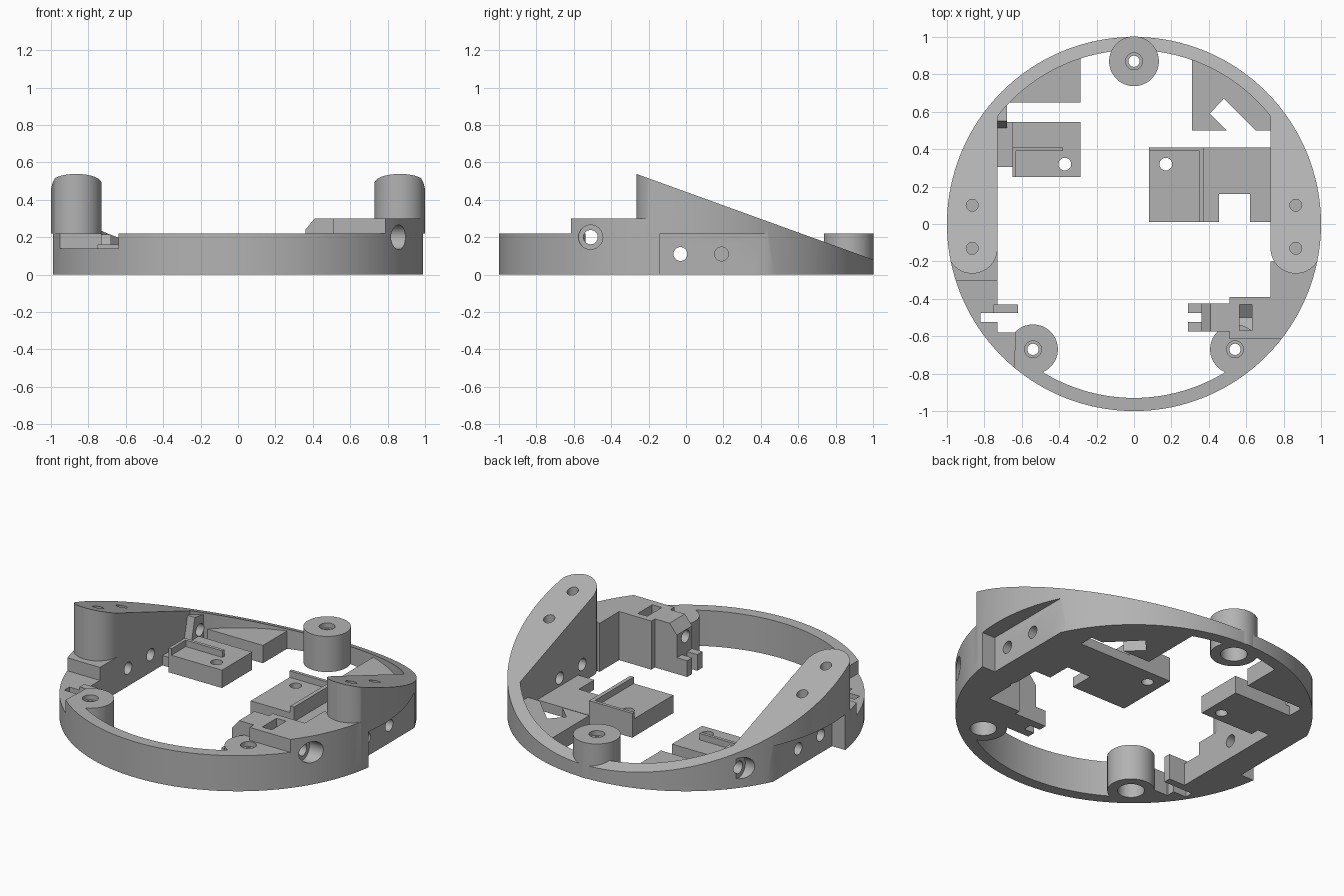
import bpy, bmesh, math
from mathutils import Vector

if "Cube" in bpy.data.objects:
    bpy.data.objects.remove(bpy.data.objects["Cube"])

grey = bpy.data.materials.new("mid grey plastic")
grey.use_nodes = True
COLOUR = (0.45, 0.45, 0.45, 1)
grey.diffuse_color = COLOUR
grey.node_tree.nodes["Principled BSDF"].inputs["Base Color"].default_value = COLOUR


def prism(name, pts, lo, hi, axis="z"):
    """Extrude a 2D outline along an axis."""
    place = {"z": lambda a, b, c: (a, b, c), "x": lambda a, b, c: (c, a, b),
             "y": lambda a, b, c: (a, c, b)}[axis]
    bm = bmesh.new()
    face = bm.faces.new([bm.verts.new(place(a, b, lo)) for a, b in pts])
    new = bmesh.ops.extrude_face_region(bm, geom=[face])["geom"]
    move = Vector(place(0, 0, hi - lo))
    bmesh.ops.translate(bm, vec=move, verts=[v for v in new if isinstance(v, bmesh.types.BMVert)])
    bmesh.ops.recalc_face_normals(bm, faces=bm.faces)
    mesh = bpy.data.meshes.new(name)
    bm.to_mesh(mesh)
    bm.free()
    mesh.materials.append(grey)
    obj = bpy.data.objects.new(name, mesh)
    bpy.context.collection.objects.link(obj)
    return obj


def box(name, x0, x1, y0, y1, z0, z1):
    return prism(name, [(x0, y0), (x1, y0), (x1, y1), (x0, y1)], z0, z1)


def rod(name, a, b, r, lo, hi, axis="z", n=32):
    turn = [2 * math.pi * i / n for i in range(n)]
    return prism(name, [(a + r * math.cos(t), b + r * math.sin(t)) for t in turn], lo, hi, axis)


def combine(obj, tool, op):
    """Apply a boolean and discard the tool."""
    mod = obj.modifiers.new(op, "BOOLEAN")
    mod.operation, mod.solver, mod.object = op, "EXACT", tool
    bpy.context.view_layer.objects.active = obj
    bpy.ops.object.modifier_apply(modifier=mod.name)
    bpy.data.objects.remove(tool)


def join(obj, *tools):
    for t in tools:
        combine(obj, t, "UNION")


def cut(obj, *tools):
    for t in tools:
        combine(obj, t, "DIFFERENCE")


def slope(y):
    return 0.54 - 0.362 * (y + 0.27)


# Ring: low at the front, sloping down toward the back
frame = rod("frame", 0, 0, 1.1, 0, 0.6, n=128)
cut(frame, rod("bore", 0, 0, 0.93, -0.1, 1, n=128))
ring_side = [(-1.3, -0.1), (1.3, -0.1), (1.3, slope(1.3)), (-0.13, slope(-0.13)),
             (-0.13, 0.22), (-1.3, 0.22)]
combine(frame, prism("ring_side", ring_side, -1.5, 1.5, "x"), "INTERSECT")

# Tall side walls with rounded front ends under the sloping top
for s in (-1, 1):
    x0, x1 = sorted((s * 0.73, s * 1.15))
    wall = box("wall", x0, x1, -0.13, 0.66, 0, 0.7)
    join(wall, rod("nose", s * 0.865, -0.13, 0.135, 0, 0.7, n=64))
    wedge = [(-0.5, -0.1), (1.1, -0.1), (1.1, slope(1.1)), (-0.5, slope(-0.5))]
    combine(wall, prism("wedge", wedge, -1.5, 1.5, "x"), "INTERSECT")
    join(frame, wall)

# Front side blocks: high with a chamfered arm on the left, low on the right
join(frame, box("left_block", 0.73, 1.15, -0.615, -0.2, 0, 0.3),
     box("left_arm", 0.51, 0.75, -0.615, -0.39, 0, 0.3),
     prism("chamfered_arm", [(0.36, 0), (0.55, 0), (0.55, 0.3), (0.41, 0.3), (0.36, 0.24)],
           -0.575, -0.425, "y"),
     box("right_block", -1.15, -0.73, -0.6, -0.13, 0, 0.22))

# Trim everything to the outer circle
combine(frame, rod("outer_disc", 0, 0, 1, -0.1, 1, n=128), "INTERSECT")

# Flat outer pockets, side holes and top holes
for s in (-1, 1):
    p0, p1 = sorted((s * 0.9, s * 1.2))
    h0, h1 = sorted((s * 0.7, s * 1.2))
    cut(frame, box("pocket", p0, p1, -0.14, 0.6, -0.1, 0.22))
    for y in (-0.03, 0.19):
        cut(frame, rod("side_hole", y, 0.11, 0.037, h0, h1, "x"))
    for y in (-0.13, 0.1):
        cut(frame, rod("top_hole", s * 0.865, y, 0.032, 0.26, 0.7))

# Left bolt hole with nut slot; right step and latch gap
cut(frame, rod("bolt_head", -0.51, 0.2, 0.065, 0.8, 1.2, "x"),
    rod("bolt_hole", -0.51, 0.2, 0.038, 0.2, 1.2, "x"),
    prism("nut_slot", [(-0.57, 0.4), (-0.57, 0.17), (-0.5, 0.12), (-0.43, 0.17), (-0.43, 0.4)],
          0.565, 0.63, "x"),
    box("right_step", -1.2, -0.64, -0.8, -0.305, 0.14, 0.5),
    box("latch_gap", -0.82, -0.7, -0.525, -0.475, -0.1, 0.5))

# Right rear bolt lug, bored through the wall
join(frame, prism("bolt_lug", [(0.5, 0), (0.65, 0), (0.65, 0.2), (0.55, 0.215)],
                  -0.76, -0.68, "x"))
cut(frame, rod("rear_bolt_head", 0.6, 0.12, 0.065, -1.2, -0.78, "x"),
    rod("rear_bolt_hole", 0.6, 0.12, 0.038, -1.2, -0.6, "x"))

# Latch fingers
for y in (-0.575, -0.475):
    box("left_finger", 0.29, 0.37, y, y + 0.05, 0, 0.1)
box("right_finger", -0.75, -0.62, -0.475, -0.43, 0, 0.16)

# Screw posts, counterbored from above and below
posts = {"back_post": (0, 0.87), "left_post": (0.54, -0.67), "right_post": (-0.54, -0.67)}
for name, (x, y) in posts.items():
    post = rod(name, x, y, 0.133, 0, 0.22, n=64)
    if x:
        x0, x1 = sorted((math.copysign(0.54, x), math.copysign(0.75, x)))
        join(post, box("web", x0, x1, -0.8, -0.58, 0, 0.22),
             box("flat", x - 0.09, x + 0.09, -0.67, -0.58, 0, 0.22))
        combine(post, rod("disc", 0, 0, 0.995, -0.1, 1, n=128), "INTERSECT")
    if x < 0:
        cut(post, box("step", -1, -0.635, -0.9, -0.5, 0.14, 0.5))
    bores = [(0.03, -0.1, 0.5), (0.045, 0.19, 0.5), (0.075, -0.1, 0.1)]
    for part in (post, frame):
        for r, lo, hi in bores:
            cut(part, rod("bore", x, y, r, lo, hi))

# Left tray: raised pad with ribs, low floor joining the wall
pad = box("left_tray_pad", 0.08, 0.36, 0.01, 0.41, 0, 0.11)
cut(pad, rod("hole", 0.17, 0.32, 0.034, -0.1, 0.5))
floor = box("left_tray_floor", 0.36, 0.75, 0.01, 0.41, 0, 0.06)
cut(floor, box("gap", 0.455, 0.62, -0.1, 0.16, -0.1, 0.5))
box("left_tray_side_rib", 0.35, 0.375, 0.01, 0.41, 0, 0.15)
box("left_tray_back_rib", 0.08, 0.36, 0.39, 0.41, 0, 0.15)

# Right tray
pad = box("right_tray_pad", -0.65, -0.285, 0.25, 0.545, 0, 0.11)
cut(pad, rod("hole", -0.37, 0.32, 0.034, -0.1, 0.5))
box("right_tray_floor", -0.75, -0.65, 0.305, 0.545, 0, 0.06)
box("right_tray_side_rib", -0.65, -0.63, 0.25, 0.41, 0, 0.15)
box("right_tray_back_rib", -0.64, -0.38, 0.39, 0.41, 0, 0.15)

# Rear shelves, trimmed to the inside of the ring
right_shelf = box("right_rear_shelf", -0.68, -0.285, 0.65, 1, 0, 0.11)
left_shelf = prism("left_rear_shelf", [(0.31, 0.5), (0.495, 0.5), (0.405, 0.59), (0.48, 0.67),
                                       (0.65, 0.5), (0.8, 0.5), (0.8, 1), (0.31, 1)], 0, 0.11)
for shelf in (right_shelf, left_shelf):
    combine(shelf, rod("disc", 0, 0, 0.94, -0.1, 1, n=128), "INTERSECT")

# Smooth the round walls and keep hard edges
bpy.ops.object.select_all(action="DESELECT")
for obj in bpy.context.collection.objects:
    if obj.type == "MESH" and grey.name in obj.data.materials:
        obj.select_set(True)
        bpy.context.view_layer.objects.active = obj
bpy.ops.object.shade_smooth_by_angle(angle=math.radians(30))
